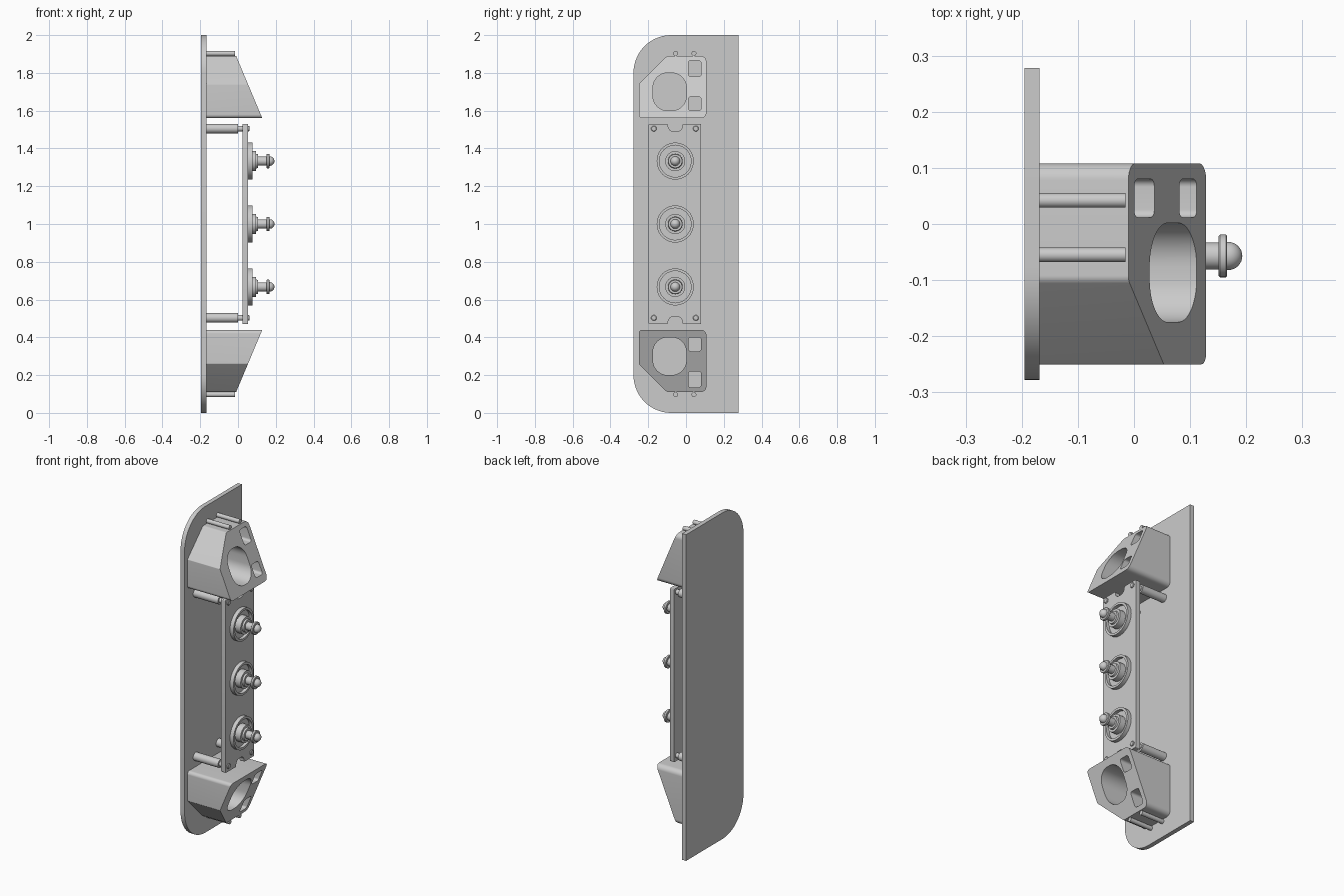
import bpy, bmesh, math
from mathutils import Vector

cube = bpy.data.objects.get("Cube")
if cube:
    bpy.data.objects.remove(cube, do_unlink=True)

grey = bpy.data.materials.new("plain grey")
grey.use_nodes = True
GREY = (0.6, 0.6, 0.6, 1)
grey.diffuse_color = GREY
grey.node_tree.nodes["Principled BSDF"].inputs["Base Color"].default_value = GREY

BACK = -0.168      # front surface of the backplate
MID = -0.057       # centre line of the panel


def finish(name, bm):
    """Turn a bmesh into a named, shaded object."""
    bmesh.ops.remove_doubles(bm, verts=bm.verts, dist=1e-5)
    bmesh.ops.recalc_face_normals(bm, faces=bm.faces)
    mesh = bpy.data.meshes.new(name)
    bm.to_mesh(mesh)
    bm.free()
    mesh.materials.append(grey)
    obj = bpy.data.objects.new(name, mesh)
    bpy.context.collection.objects.link(obj)
    bpy.ops.object.select_all(action='DESELECT')
    obj.select_set(True)
    bpy.context.view_layer.objects.active = obj
    bpy.ops.object.shade_smooth_by_angle(angle=math.radians(30))


def fillet(corners, steps=10):
    """Outline from (y, z, radius) corners."""
    out = []
    for i, (y, z, r) in enumerate(corners):
        p = Vector((y, z))
        if r == 0:
            out.append(p)
            continue
        u = (Vector(corners[i - 1][:2]) - p).normalized()
        v = (Vector(corners[(i + 1) % len(corners)][:2]) - p).normalized()
        half = u.angle(v) / 2
        c = p + (u + v).normalized() * (r / math.sin(half))
        t = r / math.tan(half)
        a = (p + u * t - c).normalized()
        b = (p + v * t - c).normalized()
        out += [c + a.slerp(b, k / steps).normalized() * r for k in range(steps + 1)]
    return out


def rounded_box(y0, y1, z0, z1, r):
    return fillet([(y0, z0, r), (y1, z0, r), (y1, z1, r), (y0, z1, r)])


def slab(name, loops, x0, x1):
    """Extrude outlines with holes from x0 to the surface x1(z)."""
    curve = bpy.data.curves.new(name, 'CURVE')
    curve.dimensions = '2D'
    curve.fill_mode = 'BOTH'
    curve.extrude = 0.5
    for loop in loops:
        sp = curve.splines.new('POLY')
        sp.points.add(len(loop) - 1)
        for pt, p in zip(sp.points, loop):
            pt.co = (p.x, p.y, 0, 1)
        sp.use_cyclic_u = True
    tmp = bpy.data.objects.new(name + "_outline", curve)
    bpy.context.collection.objects.link(tmp)
    graph = bpy.context.evaluated_depsgraph_get()
    mesh = bpy.data.meshes.new_from_object(tmp.evaluated_get(graph))
    bm = bmesh.new()
    bm.from_mesh(mesh)
    bpy.data.objects.remove(tmp, do_unlink=True)
    bpy.data.curves.remove(curve)
    bpy.data.meshes.remove(mesh)
    for v in bm.verts:
        y, z, side = v.co
        v.co = (x0 if side < 0 else x1(z), y, z)
    finish(name, bm)


def lathe(name, profile, y, z, steps=32):
    """Spin (x, radius) points around an axis along x."""
    bm = bmesh.new()
    vs = [bm.verts.new((x, y + r, z)) for x, r in profile]
    es = [bm.edges.new(pair) for pair in zip(vs, vs[1:])]
    bmesh.ops.spin(bm, geom=vs + es, cent=(0, y, z), axis=(1, 0, 0),
                   angle=math.tau, steps=steps, use_duplicate=False)
    finish(name, bm)


# Backplate, rounded on its front edge
slab("backplate", [fillet([(-0.278, 0, 0.2), (0.278, 0, 0),
                           (0.278, 2, 0), (-0.278, 2, 0.2)], 16)],
     -0.195, lambda z: BACK)

# Sloped handle blocks with one large and two small openings
outline = fillet([(-0.25, 1.56, 0.02), (0.108, 1.56, 0.03), (0.108, 1.89, 0.03),
                  (-0.1, 1.89, 0.02), (-0.25, 1.74, 0.005)])
openings = [rounded_box(-0.175, 0.002, 1.6, 1.8, 0.078),
            rounded_box(0.012, 0.08, 1.6, 1.674, 0.014),
            rounded_box(0.012, 0.08, 1.78, 1.865, 0.014)]


def slope(z):
    return -0.01 + (1.89 - z) * 0.42


def flip(loop):
    return [Vector((p.x, 2 - p.y)) for p in loop]


slab("upper_block", [outline] + openings, BACK, slope)
slab("lower_block", [flip(lp) for lp in [outline] + openings], BACK,
     lambda z: slope(2 - z))

# Pins resting on the outer ends of the blocks
for end, z in (("upper", 1.903), ("lower", 0.097)):
    for side, y in (("front", -0.055), ("rear", 0.042)):
        lathe(f"{end}_{side}_pin",
              [(BACK, 0), (BACK, 0.013), (-0.015, 0.013), (-0.015, 0)], y, z, 20)

# Panel with a notch in each end
top = [(0.08, 1.53, 0.005), (-0.019, 1.53, 0.008), (-0.019, 1.49, 0.03),
       (-0.095, 1.49, 0.03), (-0.095, 1.53, 0.008), (-0.198, 1.53, 0.005)]
bottom = [(y, 2 - z, r) for y, z, r in reversed(top)]
slab("panel", [fillet(top + bottom, 6)], 0.025, lambda z: 0.054)

# Standoffs with a thin neck and a screw head through the panel
for end, z in (("upper", 1.505), ("lower", 0.503)):
    for side, y in (("front", -0.17), ("rear", 0.052)):
        lathe(f"{end}_{side}_standoff",
              [(BACK, 0), (BACK, 0.025), (0, 0.025), (0, 0.015),
               (0.058, 0.015), (0.061, 0.012), (0.061, 0)], y, z, 24)

# Knobs: recessed ring, stepped hub, flanged shaft and domed tip
dome = [(0.168 + 0.025 * math.sin(a), 0.025 * math.cos(a))
        for a in (math.pi / 2 * k / 8 for k in range(8))] + [(0.193, 0)]
knob = [(0.05, 0), (0.05, 0.098), (0.078, 0.098), (0.078, 0.084), (0.058, 0.084),
        (0.058, 0.053), (0.095, 0.053), (0.095, 0.039), (0.106, 0.037),
        (0.106, 0.024), (0.151, 0.024), (0.151, 0.036), (0.153, 0.038),
        (0.164, 0.038), (0.166, 0.036), (0.166, 0.025)] + dome
for label, z in (("lower", 0.667), ("middle", 1.0), ("upper", 1.333)):
    lathe(label + "_knob", knob, MID, z, 40)
